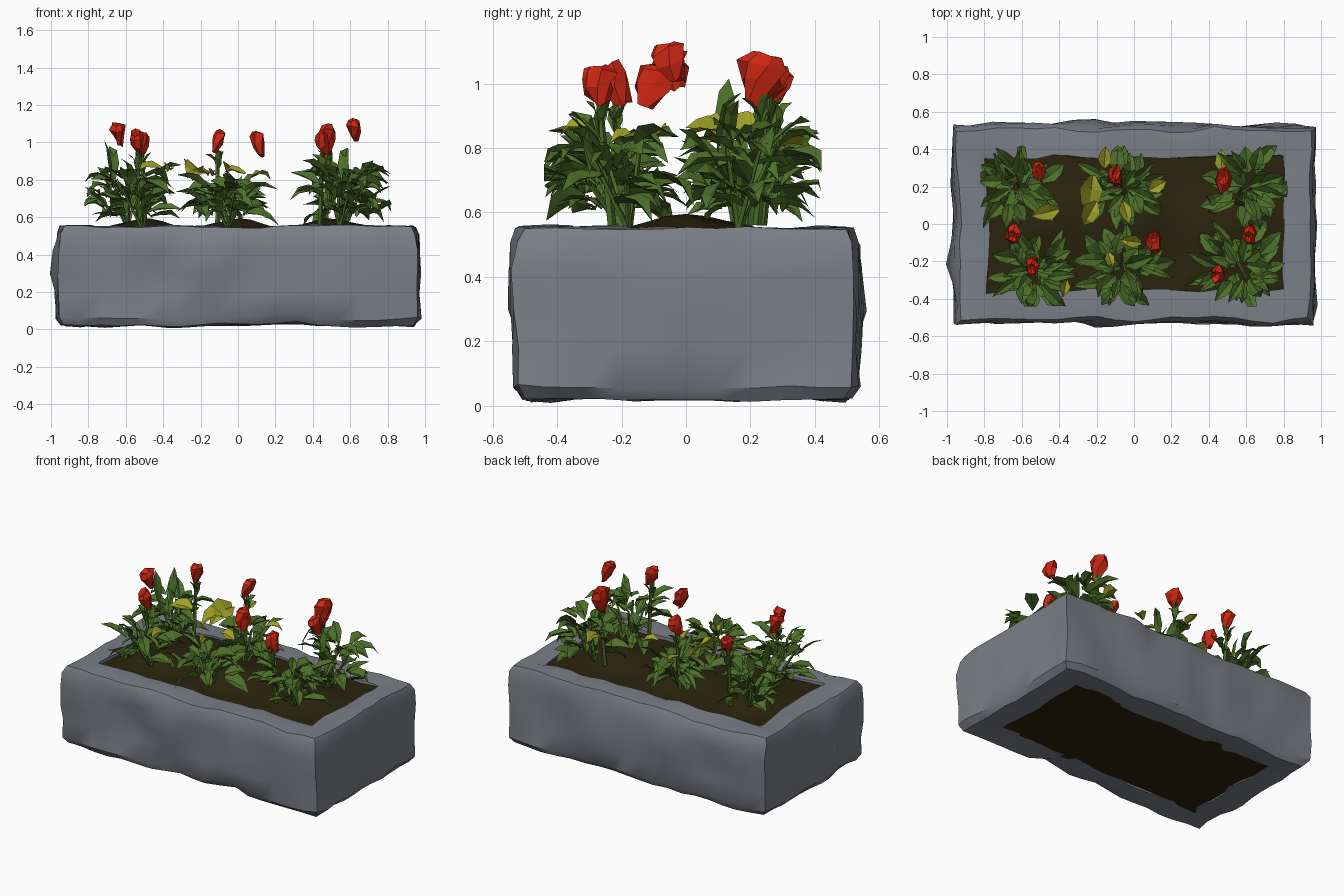
import bpy, bmesh, math, random
from mathutils import Vector, Matrix, noise

random.seed(11)
if "Cube" in bpy.data.objects:
    bpy.data.objects.remove(bpy.data.objects["Cube"])


def material(name, rgb):
    m = bpy.data.materials.new(name)
    m.use_nodes = True
    m.diffuse_color = (*rgb, 1)
    bsdf = next(n for n in m.node_tree.nodes if n.type == 'BSDF_PRINCIPLED')
    bsdf.inputs["Base Color"].default_value = (*rgb, 1)
    bsdf.inputs["Roughness"].default_value = 0.9
    return m


stone = material("grey stone", (0.2, 0.21, 0.245))
earth = material("dark earth", (0.024, 0.017, 0.004))
green = material("leaf green", (0.075, 0.16, 0.022))
lime = material("yellow leaf", (0.34, 0.35, 0.02))
red = material("petal red", (0.62, 0.02, 0.006))


def finish(bm, name, mats, angle=None):
    bmesh.ops.recalc_face_normals(bm, faces=bm.faces)
    me = bpy.data.meshes.new(name)
    bm.to_mesh(me)
    bm.free()
    for m in mats:
        me.materials.append(m)
    ob = bpy.data.objects.new(name, me)
    bpy.context.collection.objects.link(ob)
    if angle:
        bpy.ops.object.select_all(action='DESELECT')
        ob.select_set(True)
        bpy.context.view_layer.objects.active = ob
        bpy.ops.object.shade_smooth_by_angle(angle=math.radians(angle))
    return ob


# Stone trough: a rough section carried round a rectangle
def rectangle(hx, hy, nx, ny):
    pts = [(-hx + 2 * hx * i / nx, -hy) for i in range(nx)]
    pts += [(hx, -hy + 2 * hy * i / ny) for i in range(ny)]
    return pts + [(-x, -y) for x, y in pts]


section = [(0.77, 0.34, 0.03), (0.85, 0.42, 0.02), (0.935, 0.495, 0.02), (0.965, 0.525, 0.06),
           (0.965, 0.525, 0.18), (0.97, 0.53, 0.3), (0.965, 0.53, 0.42), (0.96, 0.525, 0.51),
           (0.94, 0.505, 0.55), (0.86, 0.43, 0.555), (0.79, 0.355, 0.55), (0.78, 0.345, 0.4)]
# Bulges: centre, radius and push
bulges = [((-0.22, -0.53, 0.33), 0.16, (0, -0.035, 0)), ((-0.22, 0.53, 0.33), 0.16, (0, 0.04, 0)),
          ((0.97, 0, 0.36), 0.14, (0.025, 0, 0)), ((-0.97, -0.2, 0.36), 0.14, (-0.02, 0, 0)),
          ((-0.42, -0.53, 0.26), 0.14, (0, 0.05, 0)), ((0.28, -0.53, 0.05), 0.14, (0, 0.03, 0.03)),
          ((-0.15, -0.53, 0.05), 0.1, (0, 0.04, 0.03)), ((0.25, 0.53, 0.5), 0.13, (0, -0.04, -0.02))]
bm = bmesh.new()
loops = []
for hx, hy, z in section:
    loop = []
    for x, y in rectangle(hx, hy, 18, 10):
        p = Vector((x, y, z))
        push = noise.noise_vector(p * 4.5) * 0.026 + noise.noise_vector(p * 11) * 0.012
        push.z *= 0.6
        for c, r, d in bulges:
            push += Vector(d) * max(0, 1 - (p - Vector(c)).length / r)
        p += push
        p.z = max(p.z, 0.003)
        loop.append(bm.verts.new(p))
    loops.append(loop)
n = len(loops[0])
for a, b in zip(loops, loops[1:] + loops[:1]):
    for i in range(n):
        j = (i + 1) % n
        bm.faces.new((a[i], a[j], b[j], b[i]))
trough = finish(bm, "stone_trough", [stone], 38)

# Soil: a block with a mound under each plant
mounds = [(-0.5, 0.0), (0.0, 0.02), (0.5, 0.0)]
bm = bmesh.new()
bmesh.ops.create_grid(bm, x_segments=24, y_segments=12, size=1)
for v in bm.verts:
    v.co.x *= 0.81
    v.co.y *= 0.37
    lift = max(max(0, 1 - math.hypot(v.co.x - x, v.co.y - y) / 0.26) for x, y in mounds)
    v.co.z = 0.535 + 0.065 * lift + 0.01 * noise.noise(v.co * 8)
bottom = bmesh.ops.extrude_face_region(bm, geom=bm.faces[:])
for v in bottom["geom"]:
    if isinstance(v, bmesh.types.BMVert):
        v.co.z = 0.032
finish(bm, "soil", [earth], 40)


# Plants: folded, pointed leaves
def leaf(bm, base, yaw, pitch, length, width, mat):
    out = Vector((math.cos(yaw), math.sin(yaw), 0))
    side = Vector((-out.y, out.x, random.uniform(-0.7, 0.7))).normalized()
    p, rows = Vector(base), []
    for w in (0.25, 1, 0.75, 0):
        fold = Vector((0, 0, random.uniform(0.1, 0.35) * width))
        row = []
        for s in ((-1, 0, 1) if w else (0,)):
            q = p + side * s * w * width / 2 + fold * abs(s)
            q.x = max(-0.82, min(0.82, q.x))
            q.y = max(-0.44, min(0.42, q.y))
            q.z = max(0.55, q.z)
            row.append(bm.verts.new(q))
        rows.append(row)
        p = p + (out * math.cos(pitch) + Vector((0, 0, math.sin(pitch)))) * length / 3
        pitch -= random.uniform(0.1, 0.6)
    faces = []
    for a, b in zip(rows, rows[1:]):
        for k in (0, 1):
            quad = (a[k], a[k + 1], b[k + 1], b[k]) if len(b) > 1 else (a[k], a[k + 1], b[0])
            faces.append(bm.faces.new(quad))
    for f in faces:
        f.material_index = mat


def stem(bm, a, b, r):
    a, b = Vector(a), Vector(b)
    turn = (b - a).to_track_quat('Z', 'Y').to_matrix().to_4x4()
    bmesh.ops.create_cone(bm, segments=4, radius1=r, radius2=r * 0.7, depth=(b - a).length,
                          matrix=Matrix.Translation((a + b) / 2) @ turn)


plants = [("left_back", 0.6, 0.2, 0.92), ("left_front", 0.57, -0.22, 0.9),
          ("middle_back", -0.05, 0.19, 0.84), ("middle_front", -0.06, -0.24, 0.83),
          ("right_back", -0.62, 0.2, 0.9), ("right_front", -0.54, -0.25, 0.88)]
for name, px, py, top in plants:
    bm = bmesh.new()
    for k in range(4):
        a = k * math.pi / 2 + 0.4
        stem(bm, (px * 0.95, py * 0.8, 0.54),
             (px + 0.09 * math.cos(a), py + 0.08 * math.sin(a), top - 0.12), 0.01)
    for k in range(38):
        yaw = k * 2.4 + random.uniform(-0.4, 0.4)
        r = random.uniform(0.01, 0.12)
        base = (px + r * math.cos(yaw) * 1.2, py + r * math.sin(yaw), random.uniform(0.6, top - 0.08))
        leaf(bm, base, yaw + random.uniform(-0.7, 0.7), random.uniform(-0.1, 1.0),
             random.uniform(0.1, 0.21), random.uniform(0.05, 0.1), 0)
    finish(bm, name + "_plant", [green])

# Tall upright leaves
bm = bmesh.new()
for x, y, z, yaw in [(-0.68, 0.12, 0.8, 2.8), (-0.66, 0.24, 0.78, 2), (0.4, 0.12, 0.76, 0.5),
                     (0.56, 0.1, 0.78, 1.2), (-0.56, -0.28, 0.74, 4), (0.66, -0.3, 0.72, 5.5)]:
    leaf(bm, (x, y, z), yaw, 1.5, 0.22, 0.07, 0)
finish(bm, "tall_leaves", [green])

# Yellowing leaves
bm = bmesh.new()
for x, y, z, yaw, size in [(-0.22, 0.26, 0.83, 4.6, 0.24), (-0.2, 0.12, 0.84, 4.2, 0.17),
                           (-0.06, 0.12, 0.84, 5, 0.13), (-0.16, 0.3, 0.82, 1.5, 0.12),
                           (0.47, 0.28, 0.8, 1.6, 0.13), (-0.4, 0.08, 0.85, 3.4, 0.16),
                           (-0.36, -0.3, 0.85, 4.5, 0.1), (0.04, -0.1, 0.83, 3, 0.12),
                           (-0.14, -0.15, 0.82, 5, 0.1), (0.08, 0.18, 0.82, 0.5, 0.12)]:
    leaf(bm, (x, y, z), yaw, 0.35, size, size * 0.62, 0)
finish(bm, "yellow_leaves", [lime])

# Flowers: crumpled six-sided buds, tilted, with stems for the rooted ones
flowers = [(-0.64, -0.05, 1.05, 0.05, 0), (-0.54, -0.22, 1.0, 0.05, 1), (-0.51, 0.28, 1.0, 0.045, 1),
           (-0.11, 0.26, 1.01, 0.05, 1), (0.11, -0.1, 1.0, 0.055, 0), (0.48, 0.23, 1.02, 0.062, 1),
           (0.62, -0.05, 1.07, 0.05, 0), (0.45, -0.27, 1.0, 0.05, 1)]
for i, (x, y, z, r, rooted) in enumerate(flowers):
    bm = bmesh.new()
    tilt = Matrix.Rotation(random.uniform(-0.5, 0.5), 3, 'X') @ Matrix.Rotation(random.uniform(-0.3, 0.3), 3, 'Y')
    rings = []
    for h, w in ((-1.4, 0.35), (-0.3, 0.85), (0.6, 1.0), (1.1, 0.6), (0.7, 0.2)):
        ring = []
        for k in range(6):
            a = k * math.pi / 3 + h * 0.4
            s = w * r * random.uniform(0.7, 1.2)
            p = Vector((s * math.cos(a) * 0.85, s * math.sin(a) * 1.25, r * (h + random.uniform(-0.2, 0.2))))
            ring.append(bm.verts.new(tilt @ p + Vector((x, y, z))))
        rings.append(ring)
    for a, b in zip(rings, rings[1:]):
        for k in range(6):
            bm.faces.new((a[k], a[(k + 1) % 6], b[(k + 1) % 6], b[k]))
    bm.faces.new(rings[0])
    bm.faces.new(rings[-1])
    finish(bm, "flower_%d" % (i + 1), [red])
    if rooted:
        bm = bmesh.new()
        stem(bm, (x * 0.98, y * 0.85, 0.56), (x, y, z - r), 0.014)
        for k in range(3):
            leaf(bm, (x, y, z - 0.16), k * 2.1 + i, 1.45, 0.12, 0.05, 0)
        finish(bm, "flower_stem_%d" % (i + 1), [green])
